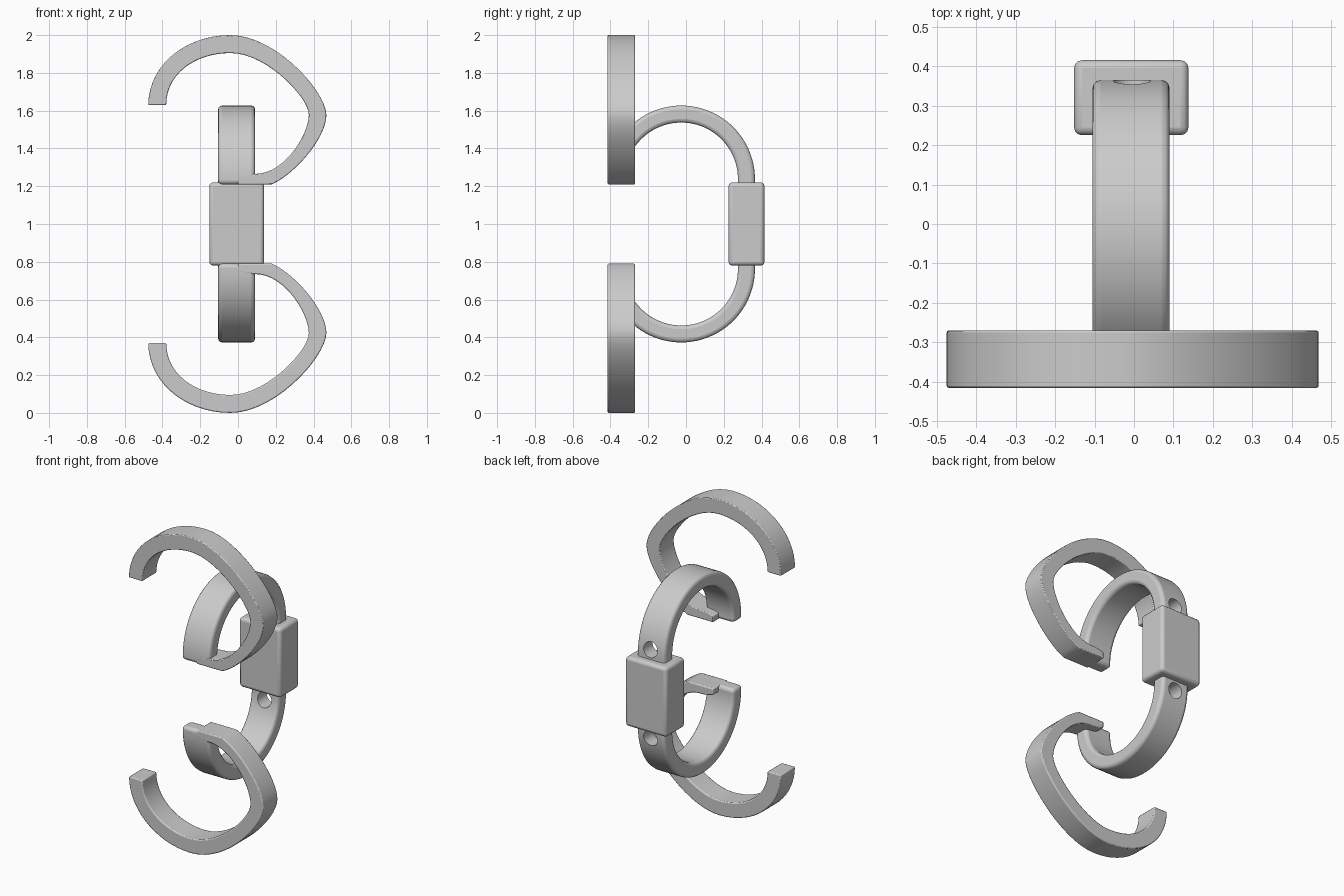
import bpy
import bmesh
import math
from mathutils import Vector
from mathutils.geometry import interpolate_bezier

cube = bpy.data.objects.get("Cube")
if cube:
    bpy.data.objects.remove(cube, do_unlink=True)

grey = bpy.data.materials.new("satin grey")
grey.use_nodes = True
grey.diffuse_color = (0.6, 0.6, 0.6, 1)
grey.node_tree.nodes["Principled BSDF"].inputs["Base Color"].default_value = (0.6, 0.6, 0.6, 1)


def add_object(name, bm):
    bmesh.ops.recalc_face_normals(bm, faces=bm.faces)
    mesh = bpy.data.meshes.new(name)
    bm.to_mesh(mesh)
    bm.free()
    mesh.materials.append(grey)
    obj = bpy.data.objects.new(name, mesh)
    bpy.context.collection.objects.link(obj)
    return obj


def extrude_profile(name, points, offset):
    """Close a profile into a face and extrude it along the offset."""
    bm = bmesh.new()
    face = bm.faces.new([bm.verts.new(p) for p in points])
    grown = bmesh.ops.extrude_face_region(bm, geom=[face])["geom"]
    verts = [v for v in grown if isinstance(v, bmesh.types.BMVert)]
    bmesh.ops.translate(bm, verts=verts, vec=offset)
    return add_object(name, bm)


def bevel(obj, width, segments):
    mod = obj.modifiers.new("rounded edges", "BEVEL")
    mod.width = width
    mod.segments = segments
    mod.limit_method = "ANGLE"
    mod.angle_limit = math.radians(40)


def smooth(obj):
    bpy.ops.object.select_all(action="DESELECT")
    obj.select_set(True)
    bpy.context.view_layer.objects.active = obj
    bpy.ops.object.shade_smooth_by_angle(angle=math.radians(35))


def bezier_chain(controls, steps=16):
    """Join cubic segments: anchor, handle, handle, anchor, ..."""
    knots = [Vector(c) for c in controls]
    path = [knots[0]]
    for i in range(0, len(knots) - 1, 3):
        path += interpolate_bezier(*knots[i:i + 4], steps)[1:]
    return path


def arc(radius, steps=48):
    return [(-0.025 + radius * math.cos(math.pi * i / steps),
             1.237 + radius * math.sin(math.pi * i / steps)) for i in range(steps + 1)]


# Hook outline, outer edge then inner edge
outer = bezier_chain([(-0.475, 1.63), (-0.475, 1.84), (-0.28, 2.0), (-0.04, 2.0),
                      (0.2, 2.0), (0.468, 1.7), (0.468, 1.577),
                      (0.468, 1.46), (0.31, 1.27), (0.18, 1.21)])
inner = bezier_chain([(-0.38, 1.63), (-0.38, 1.8), (-0.22, 1.905), (-0.04, 1.905),
                      (0.15, 1.905), (0.375, 1.67), (0.375, 1.577),
                      (0.375, 1.48), (0.25, 1.265), (0.09, 1.265),
                      (0.06, 1.265), (0.03, 1.262), (0.0, 1.25)])
hook_outline = list(outer) + [Vector((0.0, 1.21))] + inner[::-1]

# Half ring outline with straight legs into the block and the hook
ring_outline = ([(0.365, 1.1)] + arc(0.39) + [(-0.415, 1.21), (-0.325, 1.21)]
                + arc(0.3)[::-1] + [(0.275, 1.1)])

for prefix, side in (("upper", 1), ("lower", -1)):
    def level(z):
        return 1 + side * (z - 1)

    hook = extrude_profile(prefix + "_hook",
                           [(p[0], -0.415, level(p[1])) for p in hook_outline], (0, 0.145, 0))
    bevel(hook, 0.005 if side > 0 else 0.01, 2)
    smooth(hook)

    ring = extrude_profile(prefix + "_half_ring",
                           [(-0.105, y, level(z)) for y, z in ring_outline], (0.195, 0, 0))
    bevel(ring, 0.02, 3)

    # Pin hole through the back leg
    bm = bmesh.new()
    bmesh.ops.create_cone(bm, cap_ends=True, segments=32, radius1=0.048, radius2=0.048, depth=0.4)
    cutter = add_object(prefix + "_hole_cutter", bm)
    cutter.location = (-0.005, 0.33, level(1.28))
    cutter.rotation_euler.x = math.pi / 2
    cutter.hide_render = True
    cutter.hide_set(True)
    cut = ring.modifiers.new("pin hole", "BOOLEAN")
    cut.object = cutter
    cut.solver = "EXACT"
    smooth(ring)

# Back block joining the two half rings
bm = bmesh.new()
bmesh.ops.create_cube(bm, size=1)
bmesh.ops.scale(bm, verts=bm.verts, vec=(0.29, 0.19, 0.44))
bmesh.ops.translate(bm, verts=bm.verts, vec=(-0.007, 0.32, 1))
block = add_object("back_block", bm)
bevel(block, 0.02, 3)
smooth(block)
